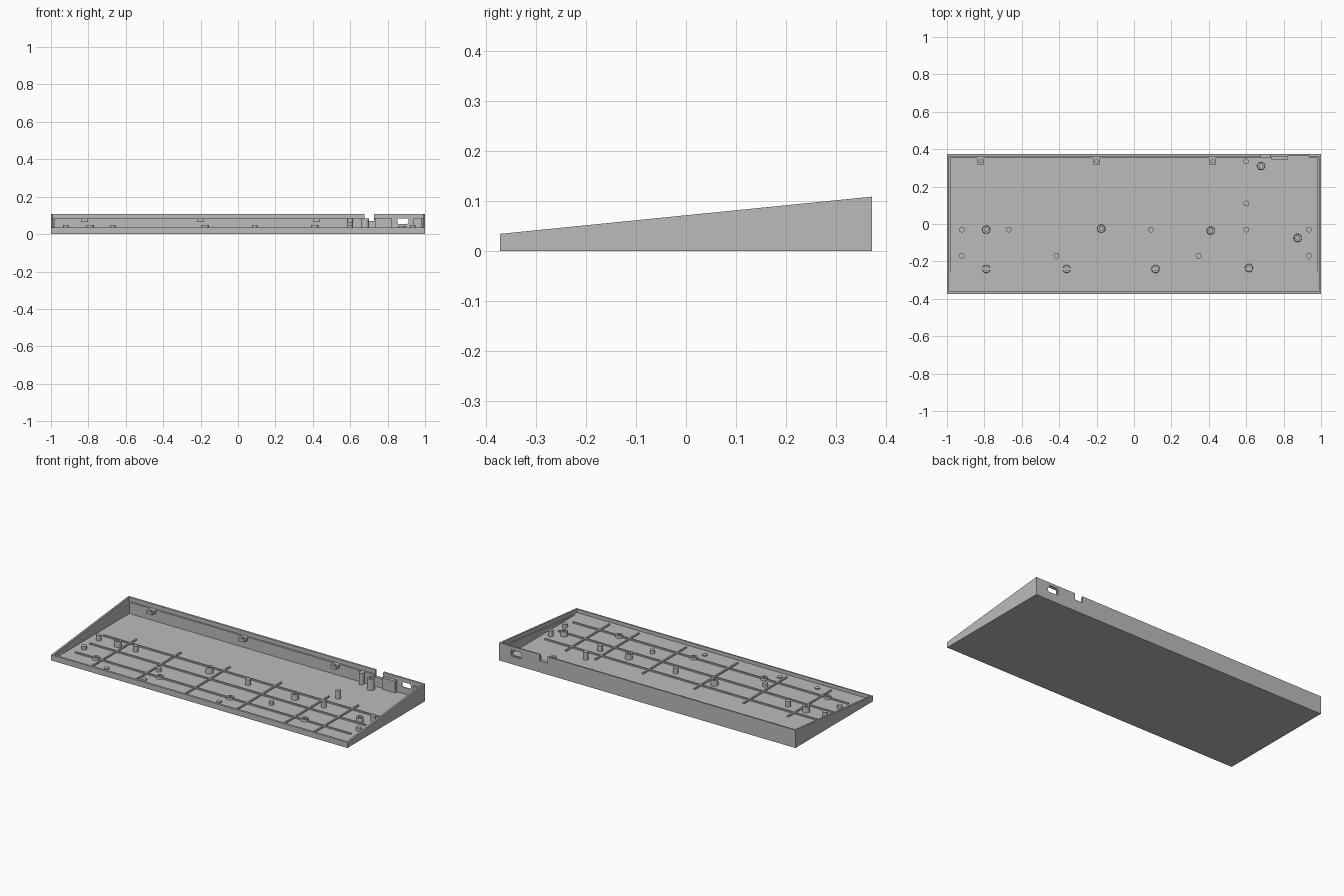
import bpy
import bmesh
import math
from mathutils import Matrix

if "Cube" in bpy.data.objects:
    bpy.data.objects.remove(bpy.data.objects["Cube"], do_unlink=True)

HX, HY = 1.0, 0.373          # half width and half depth
FLOOR = 0.014
LEDGE = 0.024                # ledge depth below the rim

grey = bpy.data.materials.new("grey_plastic")
grey.use_nodes = True
COLOUR = (0.5, 0.5, 0.5, 1)
grey.diffuse_color = COLOUR
grey.node_tree.nodes["Principled BSDF"].inputs["Base Color"].default_value = COLOUR


def rim(y):
    return 0.0715 + 0.1 * y


def finish(bm, name):
    bmesh.ops.recalc_face_normals(bm, faces=bm.faces)
    mesh = bpy.data.meshes.new(name)
    bm.to_mesh(mesh)
    bm.free()
    mesh.materials.append(grey)
    ob = bpy.data.objects.new(name, mesh)
    bpy.context.collection.objects.link(ob)
    return ob


def prism(name, profile, x0, x1):
    """Extrude a y-z profile along x."""
    bm = bmesh.new()
    face = bm.faces.new([bm.verts.new((x0, y, z)) for y, z in profile])
    ext = bmesh.ops.extrude_face_region(bm, geom=[face])
    verts = [v for v in ext["geom"] if isinstance(v, bmesh.types.BMVert)]
    bmesh.ops.translate(bm, verts=verts, vec=(x1 - x0, 0, 0))
    return finish(bm, name)


def box(name, x0, x1, y0, y1, z0, z1):
    return prism(name, [(y0, z0), (y1, z0), (y1, z1), (y0, z1)], x0, x1)


def cut(ob, cutter):
    cutter.hide_render = True
    mod = ob.modifiers.new("cut", "BOOLEAN")
    mod.operation = "DIFFERENCE"
    mod.solver = "EXACT"
    mod.object = cutter
    bpy.context.view_layer.objects.active = ob
    bpy.ops.object.modifier_apply(modifier=mod.name)
    bpy.data.objects.remove(cutter, do_unlink=True)


def lathe(name, profile, x, y, sides=20):
    """Turn an r-z profile around a vertical axis."""
    bm = bmesh.new()
    verts = [bm.verts.new((r, 0, z)) for r, z in profile]
    edges = [bm.edges.new(pair) for pair in zip(verts, verts[1:])]
    bmesh.ops.spin(bm, geom=verts + edges, cent=(0, 0, 0), axis=(0, 0, 1),
                   angle=math.tau, steps=sides, use_duplicate=False)
    bmesh.ops.remove_doubles(bm, verts=bm.verts, dist=1e-5)
    bmesh.ops.translate(bm, verts=bm.verts, vec=(x, y, 0))
    ob = finish(bm, name)
    bpy.ops.object.select_all(action="DESELECT")
    ob.select_set(True)
    bpy.context.view_layer.objects.active = ob
    bpy.ops.object.shade_smooth_by_angle()
    return ob


# Wedge-shaped tray with a thin rim and a stepped inner ledge
tray = prism("tray", [(-HY, 0), (HY, 0), (HY, rim(HY)), (-HY, rim(-HY))], -HX, HX)
a = HY - 0.011
kink = (FLOOR + LEDGE - 0.0715) / 0.1
cut(tray, prism("rim_cutter", [(-a, FLOOR), (kink, FLOOR), (a, rim(a) - LEDGE),
                               (a, 0.2), (-a, 0.2)], -HX + 0.011, HX - 0.011))
cut(tray, box("cavity_cutter", -HX + 0.02, HX - 0.02, -HY + 0.02, HY - 0.02,
              FLOOR, 0.2))

# Back wall openings: cable notch, thinned socket bay and socket hole
cut(tray, box("notch_cutter", 0.675, 0.727, HY - 0.05, HY + 0.05, 0.07, 0.2))
cut(tray, box("bay_cutter", 0.82, 0.935, HY - 0.05, HY - 0.01, FLOOR, 0.2))


def slot(name, cx, cz, hw, hh, y0, y1):
    """Rounded slot running along y."""
    bm = bmesh.new()
    ring = []
    r = hh * 0.6
    for sx, sz, start in ((1, 1, 0), (-1, 1, 90), (-1, -1, 180), (1, -1, 270)):
        for k in range(5):
            t = math.radians(start + k * 22.5)
            ring.append(bm.verts.new((cx + sx * (hw - r) + r * math.cos(t), y0,
                                      cz + sz * (hh - r) + r * math.sin(t))))
    ext = bmesh.ops.extrude_face_region(bm, geom=[bm.faces.new(ring)])
    verts = [v for v in ext["geom"] if isinstance(v, bmesh.types.BMVert)]
    bmesh.ops.translate(bm, verts=verts, vec=(0, y1 - y0, 0))
    return finish(bm, name)


cut(tray, slot("recess_cutter", 0.882, 0.069, 0.038, 0.022, HY - 0.005, HY + 0.05))
cut(tray, slot("socket_cutter", 0.882, 0.069, 0.03, 0.015, HY - 0.05, HY + 0.05))

# Thick wall block beside the socket bay
box("socket_block", 0.735, 0.82, HY - 0.03, HY - 0.008, FLOOR - 0.002, 0.086)

# Floor ribs
for i, y in enumerate((-0.24, -0.10, 0.03)):
    box(f"long_rib_{i + 1}", -0.93, 0.93, y - 0.005, y + 0.005, FLOOR - 0.002, FLOOR + 0.008)
for i, x in enumerate((-0.75, -0.45, -0.12, 0.23, 0.55, 0.75)):
    box(f"cross_rib_{i + 1}", x - 0.005, x + 0.005, -0.33, 0.09, FLOOR - 0.002, FLOOR + 0.008)

# Plain support pins, topped just under the sloping ledge
pins = {-0.03: (-0.92, -0.67, 0.09, 0.6, 0.935),
        -0.17: (-0.92, -0.415, 0.345, 0.935),
        -0.31: (-0.67, -0.415, 0.09),
        0.11: (0.6,), 0.335: (0.6,)}
for y, xs in pins.items():
    top = rim(y) - 0.02
    for x in xs:
        lathe("support_pin", [(0, FLOOR - 0.002), (0.015, FLOOR - 0.002),
                              (0.015, top), (0, top)], x, y)

# Hollow screw bosses with a wider foot
bosses = [(-0.79, -0.03), (-0.79, -0.24), (-0.36, -0.24), (-0.175, -0.025),
          (0.115, -0.24), (0.41, -0.035), (0.615, -0.235), (0.875, -0.075),
          (0.68, 0.31)]
for x, y in bosses:
    top = rim(y) - 0.02
    lathe("screw_boss", [(0, FLOOR - 0.002), (0.022, FLOOR - 0.002), (0.02, top),
                         (0.01, top), (0.01, FLOOR + 0.002), (0, FLOOR + 0.002)], x, y)

# Drilled mounting tabs on the back wall
for x in (-0.82, -0.2, 0.42):
    tab = box("mounting_tab", x - 0.019, x + 0.019, 0.317, HY - 0.015, 0.064, 0.083)
    bm = bmesh.new()
    bmesh.ops.create_cone(bm, cap_ends=True, segments=16, radius1=0.008, radius2=0.008,
                          depth=0.1, matrix=Matrix.Translation((x, 0.335, 0.075)))
    cut(tab, finish(bm, "hole_cutter"))
